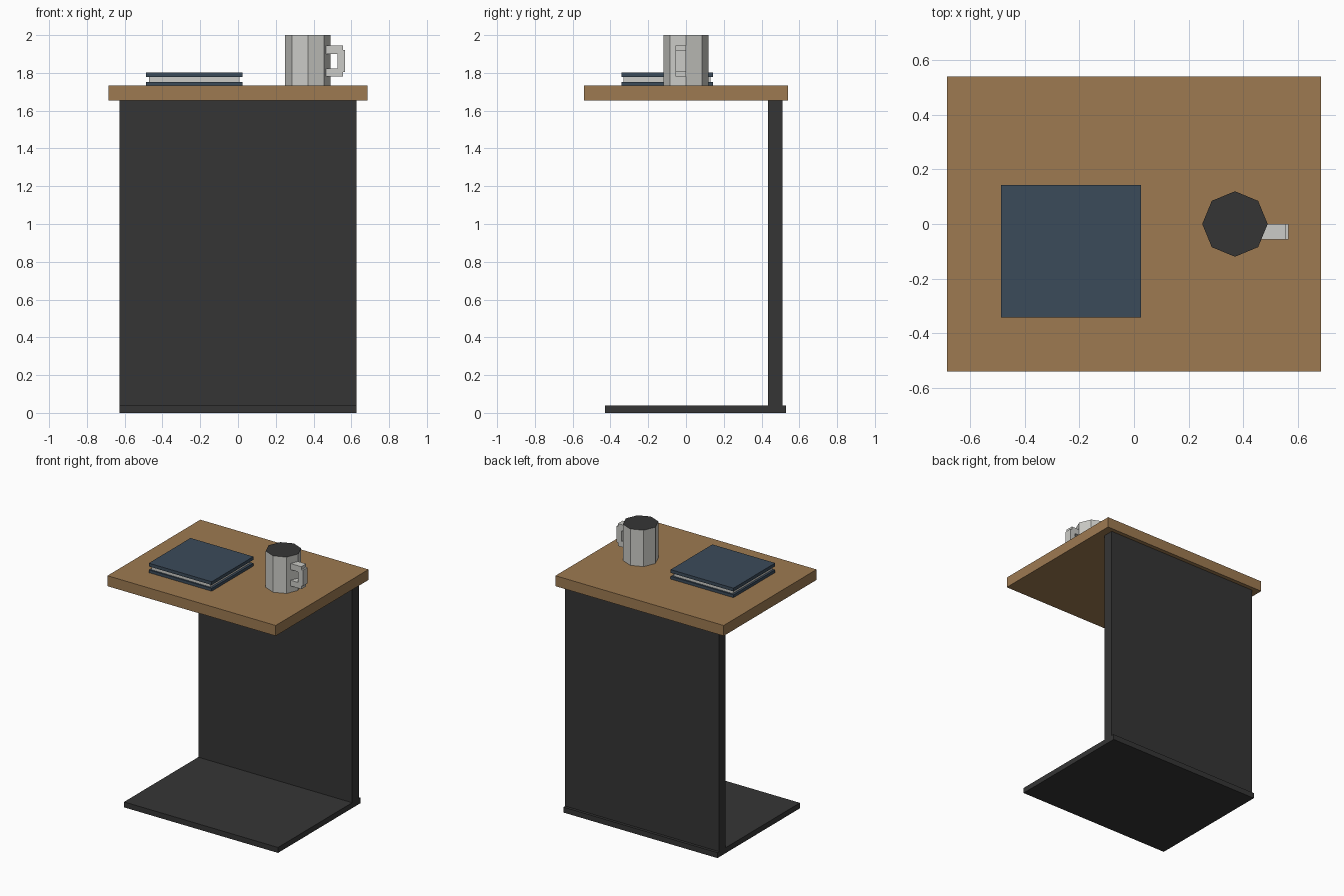
import bpy, math

if "Cube" in bpy.data.objects:
    bpy.data.objects.remove(bpy.data.objects["Cube"])

def mat(name, col):
    m = bpy.data.materials.new(name)
    m.diffuse_color = (*col, 1)
    m.use_nodes = True
    m.node_tree.nodes["Principled BSDF"].inputs["Base Color"].default_value = m.diffuse_color
    return m

wood = mat("wood", (0.34, 0.195, 0.083))
dark = mat("charcoal", (0.036, 0.036, 0.036))
blue = mat("book_blue", (0.044, 0.070, 0.102))
white = mat("off_white", (0.60, 0.60, 0.57))

def box(name, x, y, z, m):
    bpy.ops.mesh.primitive_cube_add(size=1, location=[(a + b) / 2 for a, b in (x, y, z)])
    o = bpy.context.object
    o.name = name
    o.scale = [b - a for a, b in (x, y, z)]
    bpy.ops.object.transform_apply(location=False, rotation=False, scale=True)
    o.data.materials.append(m)
    return o

# C-shaped table
box("table_top", (-0.685, 0.685), (-0.54, 0.54), (1.655, 1.732), wood)
box("back_panel", (-0.627, 0.627), (0.433, 0.51), (0.04, 1.655), dark)
box("base_plate", (-0.627, 0.627), (-0.43, 0.53), (0, 0.04), dark)

# Book: two covers around inset pages
bx, by = (-0.487, 0.025), (-0.342, 0.143)
box("book_lower_cover", bx, by, (1.732, 1.753), blue)
box("book_pages", (-0.472, 0.008), (-0.33, 0.13), (1.753, 1.778), white)
box("book_upper_cover", bx, by, (1.778, 1.802), blue)

# Eight-sided mug with a dark top face
bpy.ops.mesh.primitive_cylinder_add(vertices=8, radius=0.12, depth=0.268,
                                    location=(0.37, 0, 1.866))
mug = bpy.context.object
mug.name = "mug"
mug.data.materials.append(white)
mug.data.materials.append(dark)
for p in mug.data.polygons:
    p.material_index = 1 if p.normal.z > 0.9 else 0

# Blocky handle
hy = (-0.056, 0.0)
for n, z in (("upper", (1.90, 1.945)), ("lower", (1.78, 1.822))):
    box("handle_" + n + "_bar", (0.465, 0.555), hy, z, white)
box("handle_grip", (0.527, 0.567), hy, (1.805, 1.922), white)
